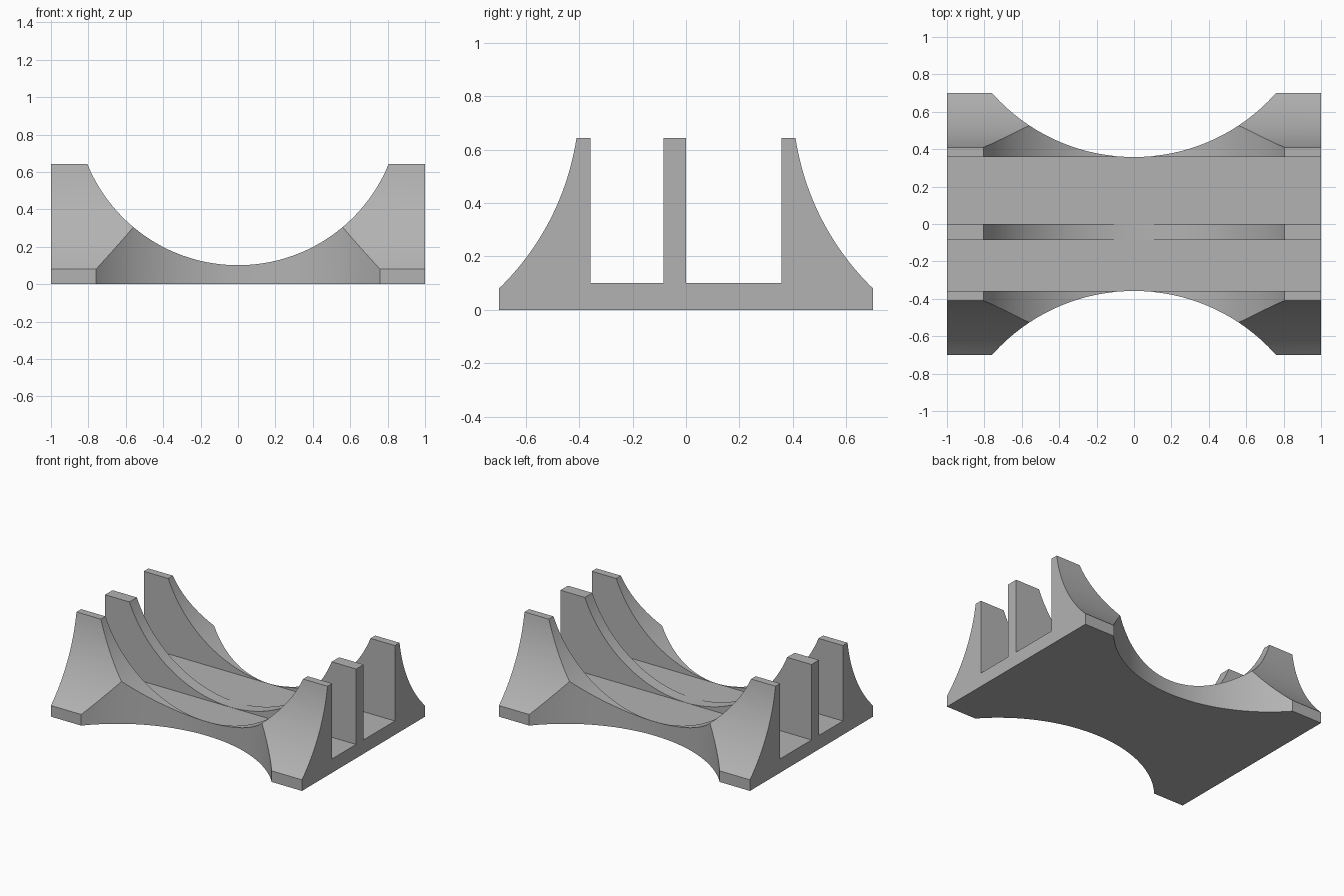
import bpy
import bmesh
import math
from mathutils import Matrix, Vector

default = bpy.data.objects.get("Cube")
if default:
    bpy.data.objects.remove(default, do_unlink=True)

HEIGHT, FLOOR = 0.643, 0.10
SLOT_Y, WALL_Y = 0.357, 0.41      # inner and outer faces of the side walls
FOOT_Y, FOOT_Z = 0.70, 0.08       # outer edge of the foot

grey = bpy.data.materials.new("plain grey")
grey.use_nodes = True
colour = (0.45, 0.45, 0.45, 1)
grey.diffuse_color = colour
grey.node_tree.nodes["Principled BSDF"].inputs["Base Color"].default_value = colour


def make_object(name, bm):
    bmesh.ops.recalc_face_normals(bm, faces=bm.faces)
    mesh = bpy.data.meshes.new(name)
    bm.to_mesh(mesh)
    bm.free()
    obj = bpy.data.objects.new(name, mesh)
    bpy.context.collection.objects.link(obj)
    mesh.materials.append(grey)
    return obj


def flank(steps=24, sag=0.052):
    """Hollow arc of the outer slope, from the foot up to the wall top."""
    a, b = Vector((FOOT_Y, FOOT_Z)), Vector((WALL_Y, HEIGHT))
    half = (b - a).length / 2
    radius = (half ** 2 + sag ** 2) / (2 * sag)
    along = (b - a).normalized()
    outward = Vector((along.y, -along.x))
    centre = (a + b) / 2 + outward * (radius - sag)
    sweep = math.asin(half / radius)
    points = []
    for i in range(steps + 1):
        t = sweep * (2 * i / steps - 1)
        p = centre + radius * (along * math.sin(t) - outward * math.cos(t))
        points.append((p.x, p.y))
    return points


# Cradle: end profile with three upright walls, swept along its length
right = [(FOOT_Y, 0)] + flank() + [(SLOT_Y, HEIGHT), (SLOT_Y, FLOOR)]
middle = [(0, FLOOR), (0, HEIGHT), (-0.085, HEIGHT), (-0.085, FLOOR)]
left = [(-y, z) for y, z in reversed(right)]
bm = bmesh.new()
end = bm.faces.new([bm.verts.new((-1, y, z)) for y, z in right + middle + left])
sweep = bmesh.ops.extrude_face_region(bm, geom=[end], use_keep_orig=True)
moved = [g for g in sweep["geom"] if isinstance(g, bmesh.types.BMVert)]
bmesh.ops.translate(bm, verts=moved, vec=(2, 0, 0))
cradle = make_object("cradle", bm)


def cut_cylinder(name, radius, centre, rotation):
    """Carve a round hollow out of the cradle."""
    bm = bmesh.new()
    bmesh.ops.create_cone(bm, cap_ends=True, segments=128, radius1=radius,
                          radius2=radius, depth=3,
                          matrix=Matrix.Translation(centre) @ rotation)
    cutter = make_object(name, bm)
    cutter.hide_render = True
    mod = cradle.modifiers.new(name, "BOOLEAN")
    mod.operation, mod.solver, mod.object = "DIFFERENCE", "EXACT", cutter
    bpy.context.view_layer.objects.active = cradle
    bpy.ops.object.modifier_apply(modifier=name)
    bpy.data.objects.remove(cutter, do_unlink=True)


# Round saddle across the walls, then the waist on both long sides
cut_cylinder("saddle_cutter", 0.87, (0, 0, FLOOR + 0.871),
             Matrix.Rotation(math.pi / 2, 4, "X"))
for side in (-1, 1):
    cut_cylinder("waist_cutter", 1.0135, (0, side * (SLOT_Y + 1.0145), 0),
                 Matrix.Identity(4))

# Smooth the curves and keep the edges crisp
bpy.ops.object.select_all(action="DESELECT")
cradle.select_set(True)
bpy.context.view_layer.objects.active = cradle
bpy.ops.object.shade_smooth_by_angle(angle=math.radians(25))
